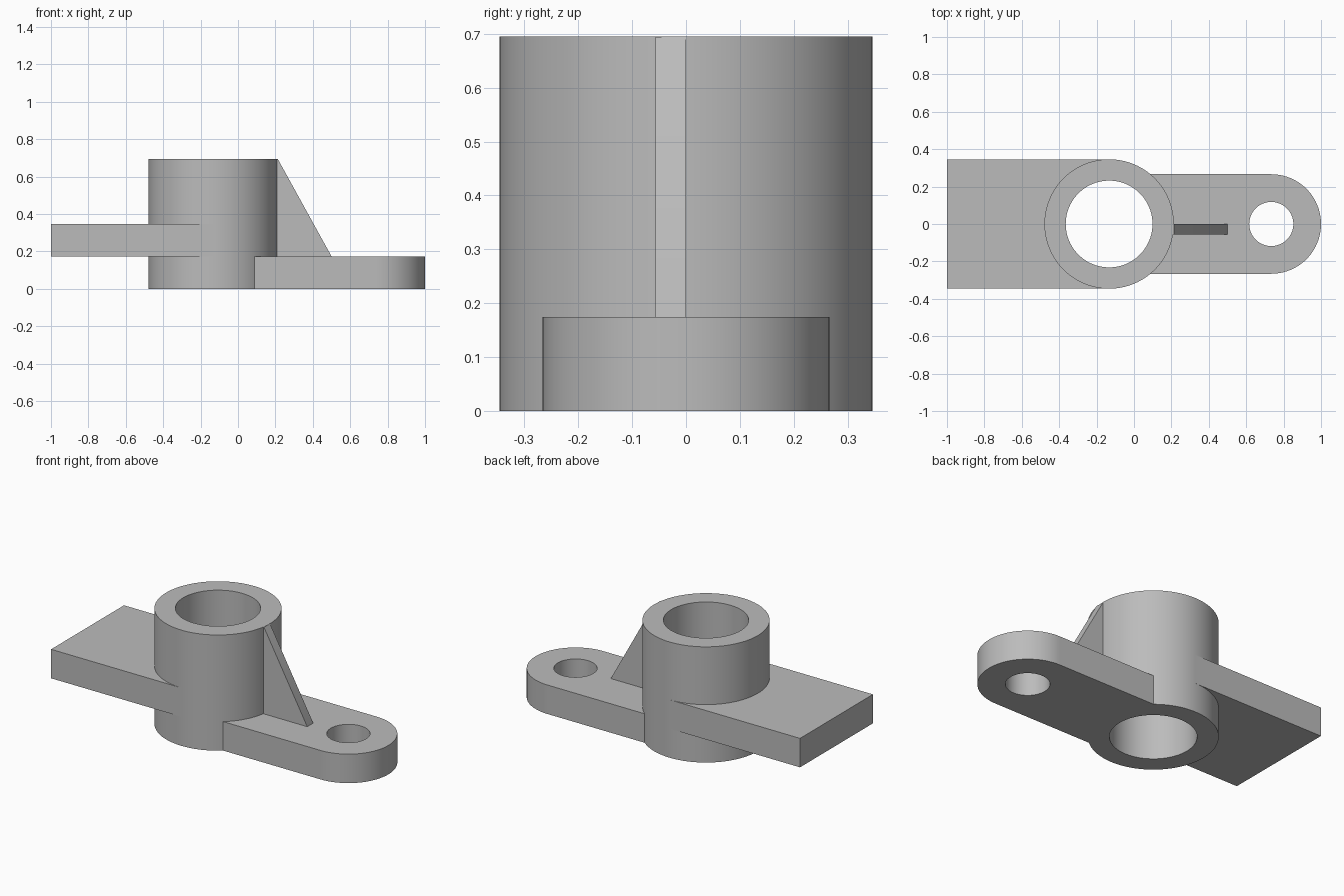
import bpy, bmesh
from math import sin, cos, pi, asin, radians
from mathutils import Matrix

if "Cube" in bpy.data.objects:
    bpy.data.objects.remove(bpy.data.objects["Cube"])

grey = bpy.data.materials.new("machined_grey")
grey.use_nodes = True
colour = (0.5, 0.5, 0.5, 1)
grey.diffuse_color = colour
grey.node_tree.nodes["Principled BSDF"].inputs["Base Color"].default_value = colour

BOSS_X, BOSS_R, BORE_R, HEIGHT = -0.133, 0.346, 0.232, 0.695
LUG_X, LUG_R, LUG_HOLE = 0.734, 0.266, 0.118
STEP = 0.174                     # thickness of both arms
WALL_R = 0.29                    # arms end inside the boss wall


def arc(cx, r, start, end, n):
    return [(cx + r * cos(start + (end - start) * i / n),
             r * sin(start + (end - start) * i / n)) for i in range(n + 1)]


def circle(cx, r, n=96):
    return arc(cx, r, 0, 2 * pi, n)[:-1]


def extrude_outline(name, loops, base, depth, matrix=None):
    """Fill an outline (later loops are holes) and extrude it along z."""
    bm = bmesh.new()
    for loop in loops:
        verts = [bm.verts.new((x, y, base)) for x, y in loop]
        for a, b in zip(verts, verts[1:] + verts[:1]):
            bm.edges.new((a, b))
    bmesh.ops.triangle_fill(bm, edges=bm.edges[:], use_beauty=True, normal=(0, 0, 1))
    result = bmesh.ops.extrude_face_region(bm, geom=bm.faces[:], use_keep_orig=True)
    top = [v for v in result["geom"] if isinstance(v, bmesh.types.BMVert)]
    bmesh.ops.translate(bm, verts=top, vec=(0, 0, depth))
    if matrix:
        bm.transform(matrix)
    bmesh.ops.recalc_face_normals(bm, faces=bm.faces[:])
    mesh = bpy.data.meshes.new(name)
    bm.to_mesh(mesh)
    bm.free()
    mesh.materials.append(grey)
    obj = bpy.data.objects.new(name, mesh)
    bpy.context.collection.objects.link(obj)
    bpy.ops.object.select_all(action="DESELECT")
    obj.select_set(True)
    bpy.context.view_layer.objects.active = obj
    bpy.ops.object.shade_smooth_by_angle(angle=radians(30))
    return obj


# Hollow upright boss
extrude_outline("boss", [circle(BOSS_X, BOSS_R), circle(BOSS_X, BORE_R)], 0, HEIGHT)

# Raised rectangular arm, tangent to the boss
plate = [(-1, BOSS_R), (-1, -BOSS_R), (BOSS_X, -BOSS_R)]
plate += arc(BOSS_X, WALL_R, 1.5 * pi, 0.5 * pi, 48) + [(BOSS_X, BOSS_R)]
extrude_outline("plate_arm", [plate], STEP, STEP)

# Low rounded lug with a bolt hole
half = asin(LUG_R / WALL_R)
lug = arc(LUG_X, LUG_R, -pi / 2, pi / 2, 48) + arc(BOSS_X, WALL_R, half, -half, 32)
extrude_outline("bolt_lug", [lug, circle(LUG_X, LUG_HOLE, 64)], 0, STEP)

# Triangular stiffening rib, drawn in x-z and stood upright
rib = [(0.14, 0.16), (0.5, 0.16), (0.5, STEP), (0.213, HEIGHT - 0.001), (0.14, HEIGHT - 0.001)]
extrude_outline("rib", [rib], 0, 0.057, Matrix.Rotation(pi / 2, 4, "X"))
